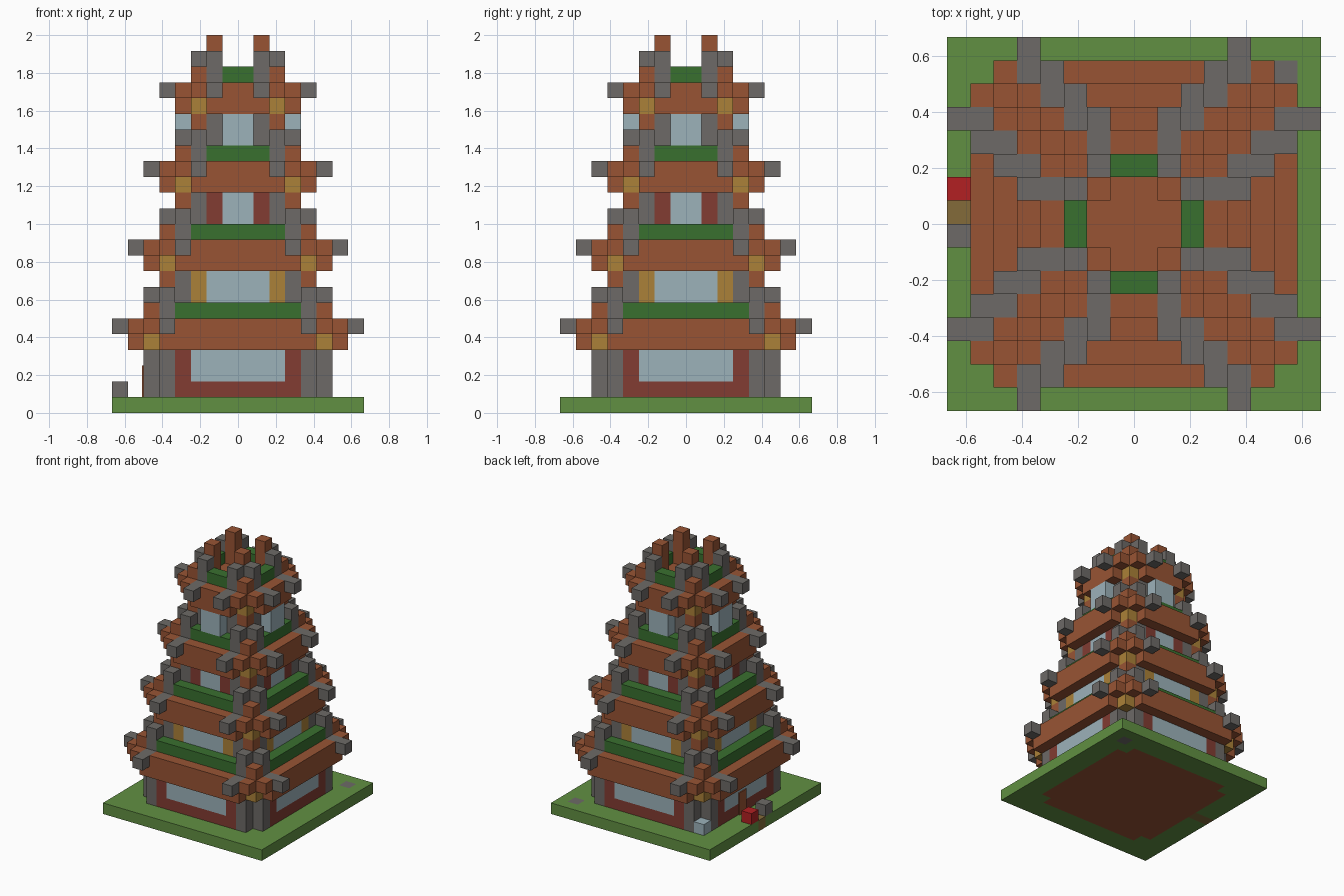
import bpy, bmesh
from math import pi
from mathutils import Matrix, Vector

if "Cube" in bpy.data.objects:
    bpy.data.objects.remove(bpy.data.objects["Cube"])

U = 1 / 12  # one block


def material(name, r, g, b):
    def lin(c):
        c /= 255
        return c / 12.92 if c < 0.04 else ((c + 0.055) / 1.055) ** 2.4
    m = bpy.data.materials.new(name)
    col = (lin(r), lin(g), lin(b), 1)
    m.use_nodes = True
    m.diffuse_color = col
    m.node_tree.nodes["Principled BSDF"].inputs["Base Color"].default_value = col
    return m


GRASS = material("grass green", 97, 144, 66)
HEDGE = material("hedge green", 57, 112, 47)
STONE = material("stone grey", 109, 106, 103)
TIMBER = material("timber brown", 152, 84, 52)
GOLD = material("gold", 171, 129, 56)
GLASS = material("pale glass", 156, 178, 186)
MAROON = material("maroon", 130, 60, 50)
RED = material("bright red", 178, 32, 34)
PATH = material("path brown", 131, 107, 58)


def finish(name, bm, mats):
    bmesh.ops.recalc_face_normals(bm, faces=bm.faces)
    me = bpy.data.meshes.new(name)
    bm.to_mesh(me)
    bm.free()
    for m in mats:
        me.materials.append(m)
    ob = bpy.data.objects.new(name, me)
    bpy.context.collection.objects.link(ob)
    return ob


def blocks(name, mat, boxes, turns=1, mirror=False):
    """Boxes given as (x range, y range, z range) in blocks, repeated round the tower."""
    bm = bmesh.new()
    for xr, yr, zr in boxes:
        sides = [xr, (-xr[1], -xr[0])] if mirror else [xr]
        for x in sides:
            ranges = (x, yr, zr)
            mid = Vector([(a + b) / 2 * U for a, b in ranges])
            size = [(b - a) * U for a, b in ranges]
            for k in range(turns):
                mx = (Matrix.Rotation(k * pi / 2, 4, 'Z') @ Matrix.Translation(mid)
                      @ Matrix.Diagonal((*size, 1)))
                bmesh.ops.create_cube(bm, size=1, matrix=mx)
    return finish(name, bm, [mat])


# Ground plate: lawn with floor, path and one stone as block-wide faces
bm = bmesh.new()
bmesh.ops.create_grid(bm, x_segments=16, y_segments=16, size=8 * U)
top = bmesh.ops.extrude_face_region(bm, geom=bm.faces[:])["geom"]
bmesh.ops.translate(bm, vec=(0, 0, U),
                    verts=[v for v in top if isinstance(v, bmesh.types.BMVert)])
for f in bm.faces:
    c = f.calc_center_median() / U
    if abs(c.x) < 6 and abs(c.y) < 6 and min(abs(c.x), abs(c.y)) < 5:
        f.material_index = 1
    elif c.x < -6 and 0 < c.y < 1:
        f.material_index = 2
    elif 6 < c.x < 7 and 6 < c.y < 7:
        f.material_index = 3
finish("ground_plate", bm, [GRASS, TIMBER, PATH, STONE])


def roof(tier, n, z):
    """Eaves, upturned corners and ridge tiles; n is the half width of the wall."""
    a, b, c = n + 1, n + 2, n + 3
    blocks(f"roof_core_{tier}", TIMBER, [((-a, a), (-a, a), (z, z + 2))])
    blocks(f"roof_eaves_{tier}", TIMBER, [
        ((-a, a), (a, b), (z, z + 2)),
        ((-a, a), (b, c), (z, z + 1)),
        ((-n, n), (b, c), (z + 1, z + 2))], 4)
    blocks(f"roof_corner_{tier}", TIMBER, [
        ((a, b), (a, b), (z + 1, z + 3)),
        ((n, a), (n, a), (z + 2, z + 5))], 4)
    blocks(f"eave_end_{tier}", TIMBER, [((a, b), (b, c), (z + 1, z + 2))], 4, True)
    blocks(f"corner_bracket_{tier}", GOLD, [((a, b), (a, b), (z, z + 1))], 4)
    blocks(f"ridge_tiles_{tier}", STONE, [
        ((n, a), (b, c + 1), (z + 1, z + 2)),
        ((n, a), (a, b), (z + 2, z + 4))], 4, True)
    blocks(f"hedge_{tier}", HEDGE, [((-n, n), (a, b), (z + 2, z + 3))], 4)


def storey(tier, n, z0, z1, w, jamb):
    """Corner posts and a wall on each side with a window of half width w."""
    wall = (n + 1, n + 2)
    blocks(f"corner_posts_{tier}", STONE, [((n, n + 1), wall, (z0, z1))], 4, True)
    blocks(f"windows_{tier}", GLASS, [((-w, w), wall, (z0, z1))], 4)
    if jamb:
        blocks(f"window_jambs_{tier}", jamb, [((w, n), wall, (z0, z1))], 4, True)


# Four storeys, each one block narrower than the one below
windows = [(3, MAROON), (2, GOLD), (1, MAROON), (1, None)]
for i, (w, jamb) in enumerate(windows):
    n, z = 4 - i, 4 + 5 * i
    storey(i + 1, n, 2 if i == 0 else z - 3, z, w, jamb)
    roof(i + 1, n, z)

# Ground floor sill and corner posts down to the lawn
blocks("wall_sill", MAROON, [((-4, 4), (5, 6), (1, 2))], 4)
blocks("post_feet", STONE, [((4, 5), (5, 6), (1, 2))], 4, True)

# Projecting windows of the top storey
blocks("bay_windows", GLASS, [((-1, 1), (3, 4), (17, 19))], 4)

# Entrance and loose blocks on the lawn
blocks("door", TIMBER, [((-6.1, -6), (0, 1), (1, 3))])
blocks("red_block", RED, [((-8, -7), (1, 2), (1, 2))])
blocks("stone_block", STONE, [((-8, -7), (-1, 0), (1, 2))])
blocks("glass_block", GLASS, [((-6, -5), (5, 6), (1, 2))])
